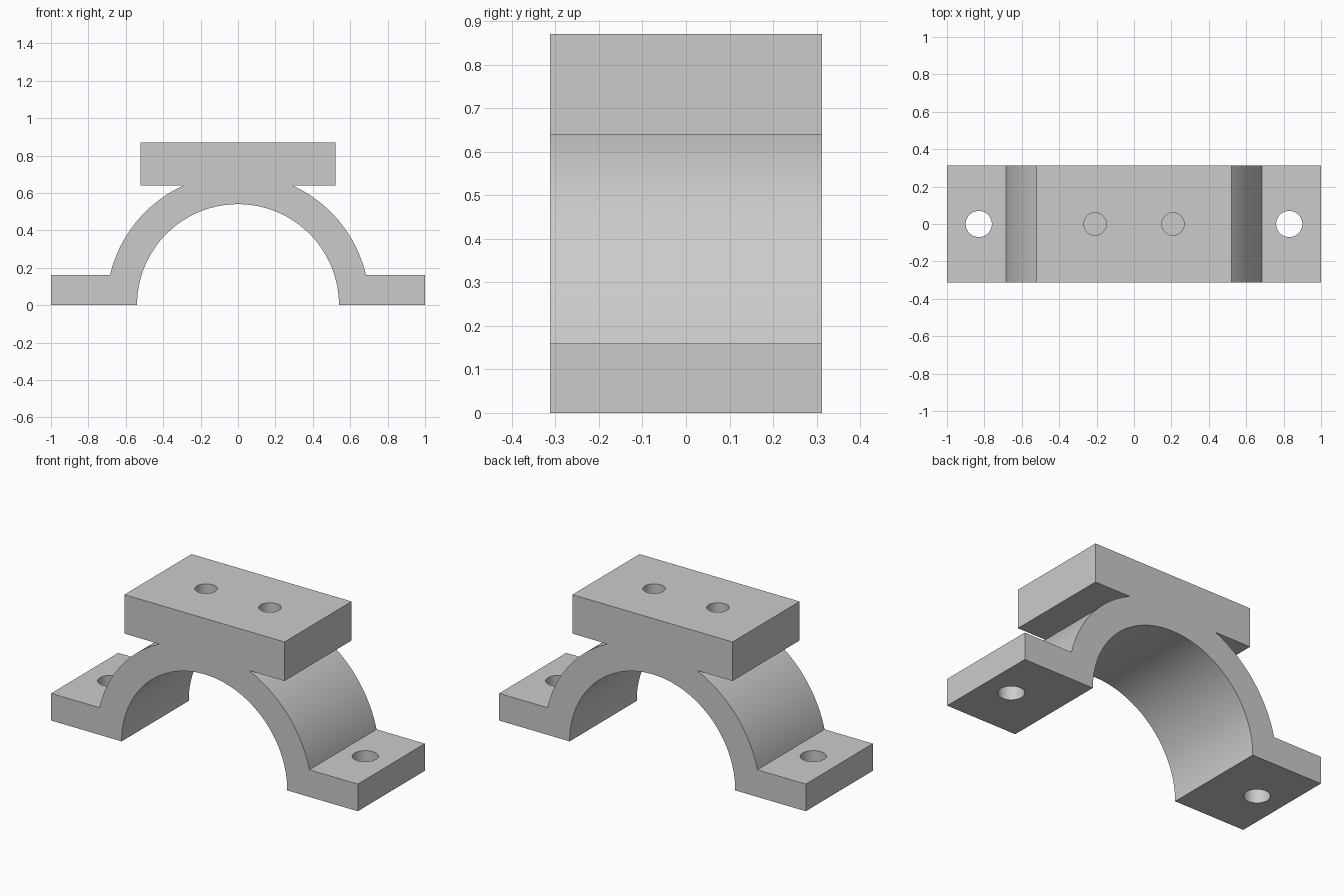
import bpy, bmesh
from math import asin, acos, sin, cos, pi, radians

cube = bpy.data.objects.get("Cube")
if cube:
    bpy.data.objects.remove(cube, do_unlink=True)

HALF_DEPTH = 0.3125
INNER_R, OUTER_R = 0.54, 0.703
FOOT_TOP, PAD_BOTTOM, PAD_TOP = 0.16, 0.64, 0.87
PAD_HALF = 0.522

grey = bpy.data.materials.new("plain grey")
grey.use_nodes = True
colour = (0.6, 0.6, 0.6, 1)
grey.diffuse_color = colour
grey.node_tree.nodes["Principled BSDF"].inputs["Base Color"].default_value = colour


def arc(radius, start, end, steps):
    """Points (x, z) along an arc centred on the origin."""
    angles = [start + (end - start) * i / steps for i in range(steps + 1)]
    return [(radius * cos(a), radius * sin(a)) for a in angles]


def extrude_profile(name, points):
    """Solid with an x-z profile, running through the full depth."""
    bm = bmesh.new()
    face = bm.faces.new([bm.verts.new((x, -HALF_DEPTH, z)) for x, z in points])
    moved = bmesh.ops.extrude_face_region(bm, geom=[face])["geom"]
    verts = [v for v in moved if isinstance(v, bmesh.types.BMVert)]
    bmesh.ops.translate(bm, verts=verts, vec=(0, 2 * HALF_DEPTH, 0))
    bmesh.ops.recalc_face_normals(bm, faces=bm.faces)
    mesh = bpy.data.meshes.new(name)
    bm.to_mesh(mesh)
    bm.free()
    obj = bpy.data.objects.new(name, mesh)
    bpy.context.collection.objects.link(obj)
    mesh.materials.append(grey)
    return obj


def drill(obj, x, radius, bottom, top):
    """Cut a vertical round hole."""
    bpy.ops.mesh.primitive_cylinder_add(
        vertices=48, radius=radius, depth=top - bottom,
        location=(x, 0, (top + bottom) / 2))
    cutter = bpy.context.object
    cutter.name = "hole_cutter"
    cutter.hide_render = True
    cutter.data.materials.append(grey)
    mod = obj.modifiers.new("hole", "BOOLEAN")
    mod.operation, mod.solver, mod.object = "DIFFERENCE", "EXACT", cutter
    bpy.context.view_layer.objects.active = obj
    bpy.ops.object.modifier_apply(modifier=mod.name)
    bpy.data.objects.remove(cutter, do_unlink=True)


# Right-hand outline: foot, outer arch, top pad; mirrored for the other side
shoulder = arc(OUTER_R, asin(FOOT_TOP / OUTER_R), asin(PAD_BOTTOM / OUTER_R), 28)
outer = [(1, 0), (1, FOOT_TOP)] + shoulder + [(PAD_HALF, PAD_BOTTOM), (PAD_HALF, PAD_TOP)]
outline = outer + [(-x, z) for x, z in reversed(outer)]
# Underside of the arch closes the outline
outline += arc(INNER_R, pi, 0, 72)
clamp = extrude_profile("saddle_clamp", outline)

# Bolt holes through the feet and blind holes in the pad
for side in (-1, 1):
    drill(clamp, side * 0.83, 0.07, -0.1, FOOT_TOP + 0.1)
    drill(clamp, side * 0.208, 0.06, PAD_BOTTOM, PAD_TOP + 0.1)

bpy.ops.object.select_all(action="DESELECT")
clamp.select_set(True)
bpy.context.view_layer.objects.active = clamp
bpy.ops.object.shade_smooth_by_angle(angle=radians(30))
